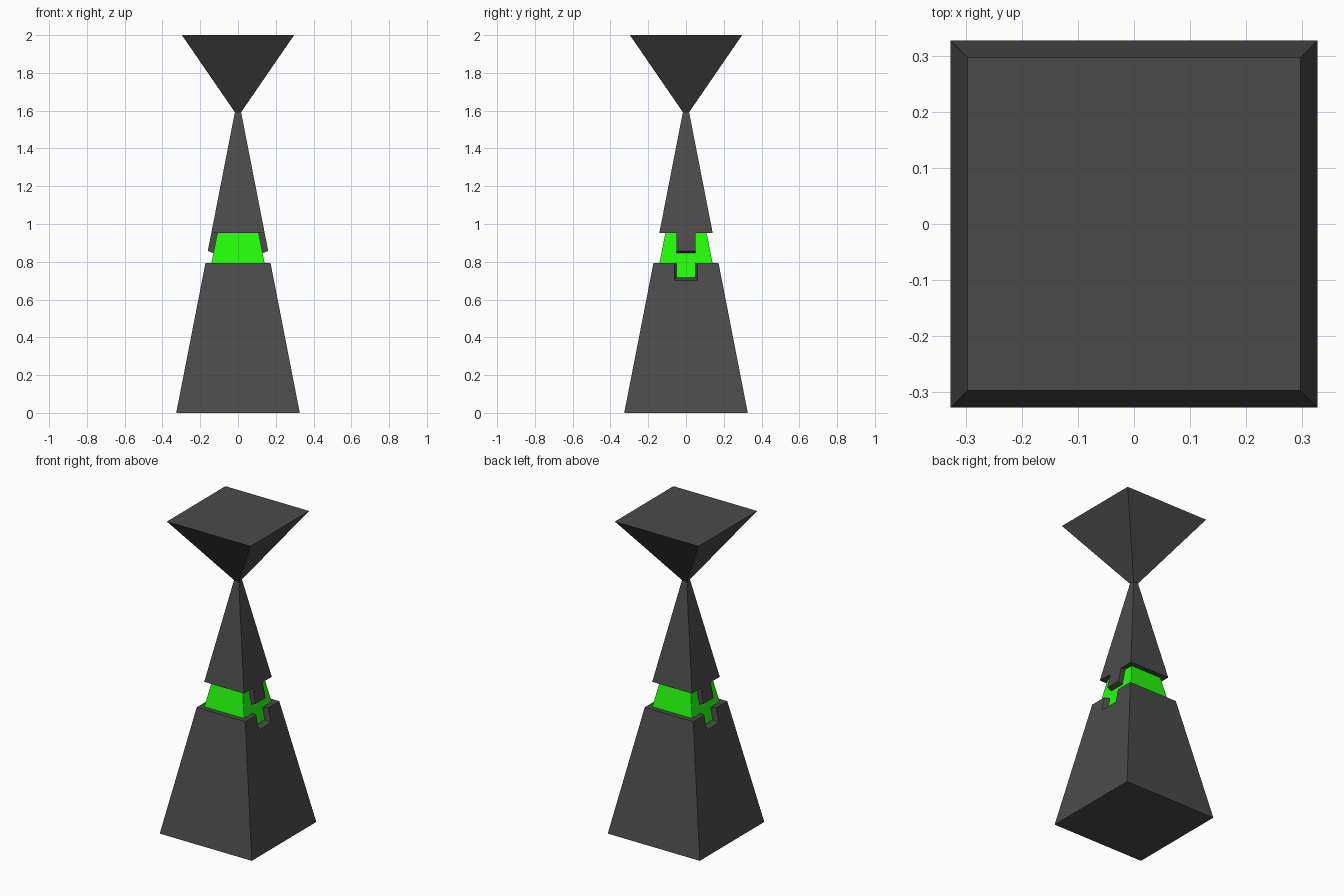
import bpy, bmesh
from math import pi
from mathutils import Vector, Matrix

if "Cube" in bpy.data.objects:
    bpy.data.objects.remove(bpy.data.objects["Cube"])

INSET = 0.032


def outer(z):            # half width of the tapered tower shell
    return 0.327 - 0.195 * z


def inner(z):            # half width of the recessed core
    return outer(z) - INSET


def cap_width(z):        # half width of the inverted pyramid on top
    return 0.0165 + (z - 1.592) / (2.0 - 1.592) * (0.297 - 0.0165)


def edge(width, z, tab=None):
    """Four side outlines; the two x sides drop down by an optional (half width, z) tab."""
    sides = []
    for k in range(4):
        w = width(z)
        pts = [(-w, z), (w, z)]
        if tab and k % 2 == 0:
            t, tz = tab
            pts[1:1] = [(-t, z), (-t, tz), (t, tz), (t, z)]
        rot = Matrix.Rotation(k * pi / 2, 3, 'Z')
        sides.append([rot @ Vector((width(pz), y, pz)) for y, pz in pts])
    return sides


def walls(low, high):
    """One flat face per side between two outlines."""
    return [a + b[::-1] for a, b in zip(low, high)]


def ledge(low, high):
    """Quads following two matching outlines."""
    return [[a[i], a[i + 1], b[i + 1], b[i]]
            for a, b in zip(low, high) for i in range(len(a) - 1)]


def lid(sides, up):
    corners = [s[0] for s in sides]
    return [corners if up else corners[::-1]]


def material(name, color):
    mat = bpy.data.materials.new(name)
    mat.diffuse_color = (*color, 1)
    mat.use_nodes = True
    mat.node_tree.nodes["Principled BSDF"].inputs["Base Color"].default_value = mat.diffuse_color
    return mat


def make(name, faces, mat):
    bm = bmesh.new()
    for f in faces:
        bm.faces.new([bm.verts.new(p) for p in f])
    bmesh.ops.remove_doubles(bm, verts=bm.verts, dist=1e-5)
    mesh = bpy.data.meshes.new(name)
    bm.to_mesh(mesh)
    bm.free()
    mesh.materials.append(mat)
    obj = bpy.data.objects.new(name, mesh)
    bpy.context.collection.objects.link(obj)


green = material("glow_green", (0.017, 1.0, 0.003))
dark = material("dark_stone", (0.07, 0.07, 0.07))

# Outlines bordering the recessed band
ground = edge(outer, 0)
base_out = edge(outer, 0.793, (0.062, 0.702))
base_in = edge(inner, 0.793, (0.05, 0.716))
upper_in = edge(inner, 0.953, (0.05, 0.846))
upper_out = edge(outer, 0.953, (0.05, 0.857))
neck = edge(outer, 1.592)
top = edge(cap_width, 2.0)

# Base with notches, glowing core, upper spire with tabs, inverted cap
make("base", lid(ground, False) + walls(ground, base_out) + ledge(base_out, base_in), dark)
make("core", walls(base_in, upper_in), green)
make("spire", ledge(upper_in, upper_out) + walls(upper_out, neck), dark)
make("cap", walls(edge(cap_width, 1.592), top) + lid(top, True), dark)
